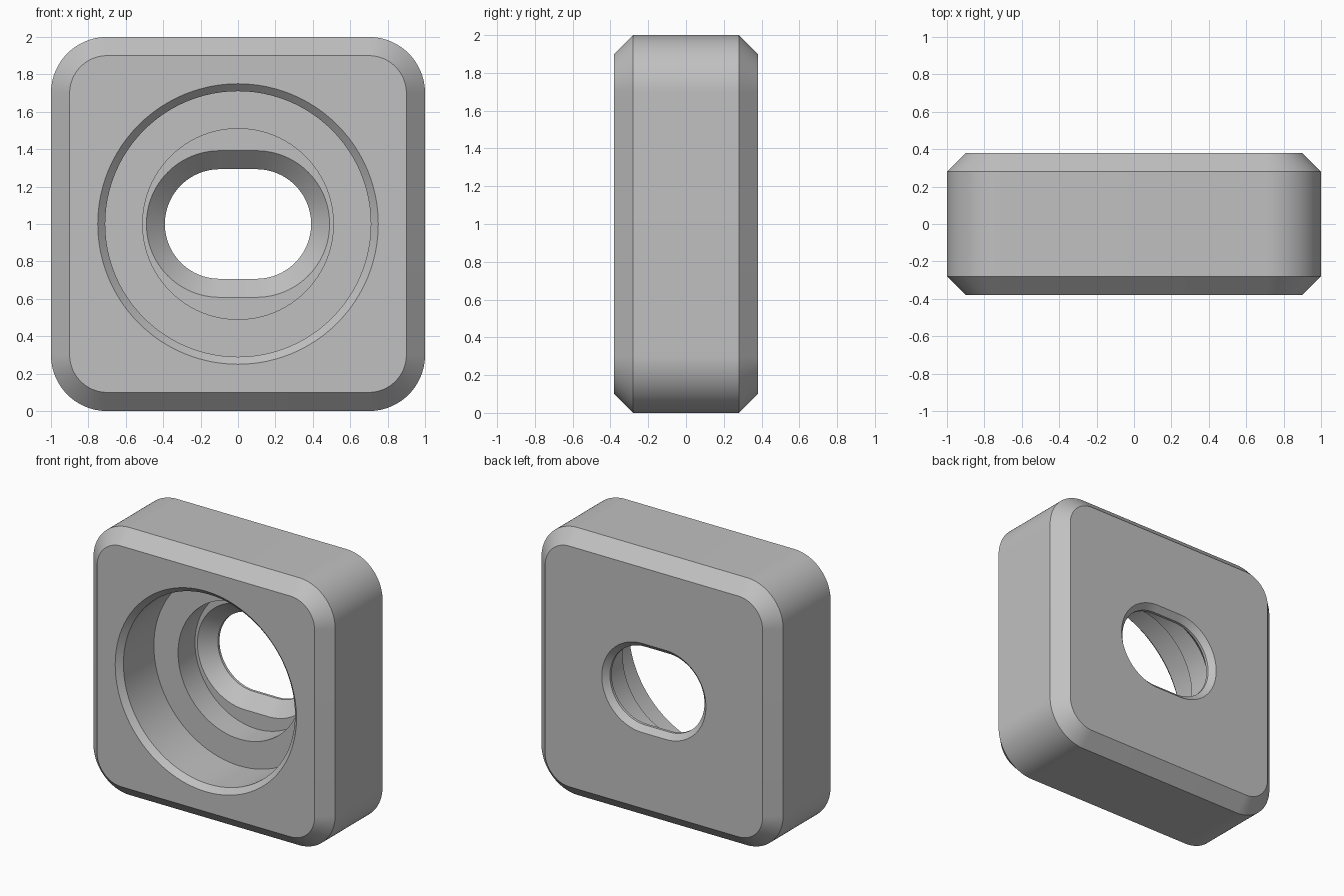
import bpy
import bmesh
from math import cos, sin, pi, radians

if "Cube" in bpy.data.objects:
    bpy.data.objects.remove(bpy.data.objects["Cube"])

STEPS = 24  # segments in each quarter arc


def ring(bm, dx, dz, radius, y):
    """Rounded outline: arc centres at (+-dx, +-dz) around the block's axis."""
    verts = []
    for quarter, (sx, sz) in enumerate([(1, 1), (-1, 1), (-1, -1), (1, -1)]):
        for i in range(STEPS + 1):
            a = (quarter + i / STEPS) * pi / 2
            verts.append(bm.verts.new((sx * dx + radius * cos(a), y,
                                       1 + sz * dz + radius * sin(a))))
    return verts


# Outlines in order: over the outside from back to front, then in through the hole
outlines = [
    (0.7, 0.7, 0.2, 0.38),     # back face edge
    (0.7, 0.7, 0.3, 0.28),     # back bevel
    (0.7, 0.7, 0.3, -0.28),    # front bevel
    (0.7, 0.7, 0.2, -0.38),    # front face edge
    (0, 0, 0.75, -0.38),       # bore rim
    (0, 0, 0.71, -0.34),       # bore wall
    (0, 0, 0.71, 0.02),        # bore floor
    (0, 0, 0.51, 0.02),        # inner bore
    (0, 0, 0.51, 0.22),        # inner bore floor
    (0.098, 0, 0.392, 0.22),   # slot countersink
    (0.098, 0, 0.293, 0.32),   # slot wall
    (0.098, 0, 0.293, 0.34),
    (0.098, 0, 0.333, 0.38),   # back slot rim
]

bm = bmesh.new()
rings = [ring(bm, *o) for o in outlines]
for k, a in enumerate(rings):
    b = rings[(k + 1) % len(rings)]
    for i in range(len(a)):
        j = (i + 1) % len(a)
        bm.faces.new((a[i], a[j], b[j], b[i]))
bmesh.ops.remove_doubles(bm, verts=bm.verts, dist=0.0001)
bmesh.ops.recalc_face_normals(bm, faces=bm.faces)

mesh = bpy.data.meshes.new("slotted_block")
bm.to_mesh(mesh)
bm.free()
block = bpy.data.objects.new("slotted_block", mesh)
bpy.context.collection.objects.link(block)

# Plain grey finish
grey = bpy.data.materials.new("plain_grey")
grey.use_nodes = True
colour = (0.53, 0.53, 0.53, 1)
grey.diffuse_color = colour
grey.node_tree.nodes["Principled BSDF"].inputs["Base Color"].default_value = colour
mesh.materials.append(grey)

# Smooth arcs, crisp bevel edges
bpy.ops.object.select_all(action='DESELECT')
block.select_set(True)
bpy.context.view_layer.objects.active = block
bpy.ops.object.shade_smooth_by_angle(angle=radians(30))
